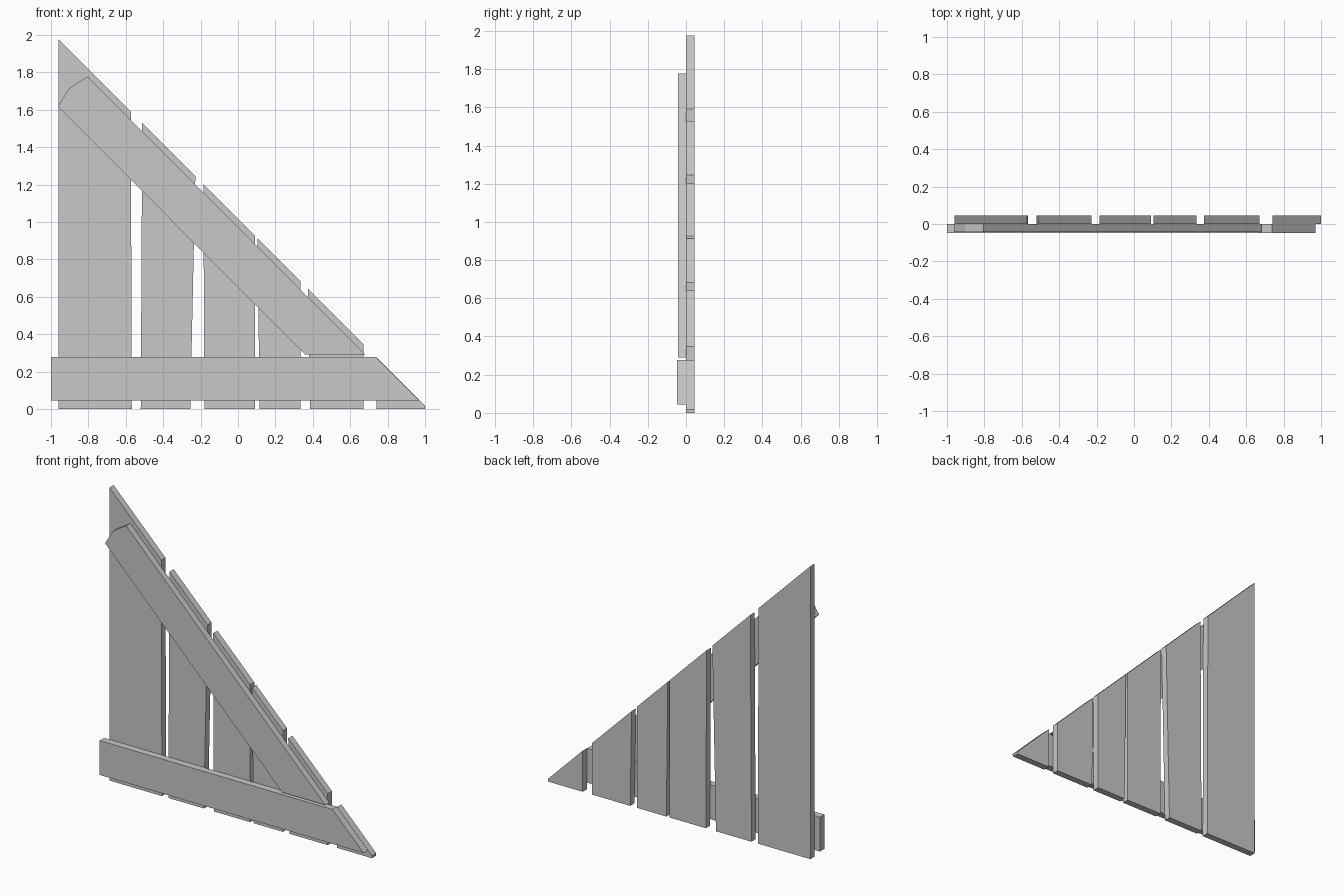
import bpy
import bmesh

cube = bpy.data.objects.get("Cube")
if cube:
    bpy.data.objects.remove(cube, do_unlink=True)

# Single light grey material
grey = bpy.data.materials.new("light grey")
grey.use_nodes = True
colour = (0.58, 0.58, 0.58, 1)
grey.diffuse_color = colour
grey.node_tree.nodes["Principled BSDF"].inputs["Base Color"].default_value = colour


def board(name, outline, front, back):
    """Extrude an x-z outline from y = front to y = back."""
    bm = bmesh.new()
    face = bm.faces.new([bm.verts.new((x, front, z)) for x, z in outline])
    result = bmesh.ops.extrude_face_region(bm, geom=[face])
    moved = [v for v in result["geom"] if isinstance(v, bmesh.types.BMVert)]
    bmesh.ops.translate(bm, verts=moved, vec=(0, back - front, 0))
    bmesh.ops.recalc_face_normals(bm, faces=bm.faces)
    mesh = bpy.data.meshes.new(name)
    bm.to_mesh(mesh)
    bm.free()
    mesh.materials.append(grey)
    obj = bpy.data.objects.new(name, mesh)
    bpy.context.collection.objects.link(obj)


# Upright planks: bottom left, bottom right, top left, top right (x),
# all cut along the same sloping line
SLOPE_TOP = 1.017
planks = [
    (-0.96, -0.568, -0.96, -0.573),
    (-0.52, -0.255, -0.512, -0.228),
    (-0.18, 0.09, -0.185, 0.09),
    (0.115, 0.335, 0.105, 0.335),
    (0.385, 0.67, 0.375, 0.67),
    (0.74, 1.0, 0.74, 1.0),
]
for i, (bl, br, tl, tr) in enumerate(planks, 1):
    board(f"upright_plank_{i}",
          [(bl, 0), (br, 0), (tr, SLOPE_TOP - tr), (tl, SLOPE_TOP - tl)],
          0.0, 0.045)

# Sloping rail with a clipped upper end
board("diagonal_rail",
      [(-0.963, 1.617), (0.36, 0.29), (0.682, 0.29),
       (-0.805, 1.777), (-0.903, 1.715)], -0.043, 0.0)

# Horizontal rail with a mitred end
board("bottom_rail",
      [(-1, 0.045), (0.97, 0.045), (0.738, 0.277), (-1, 0.277)], -0.047, 0.0)
